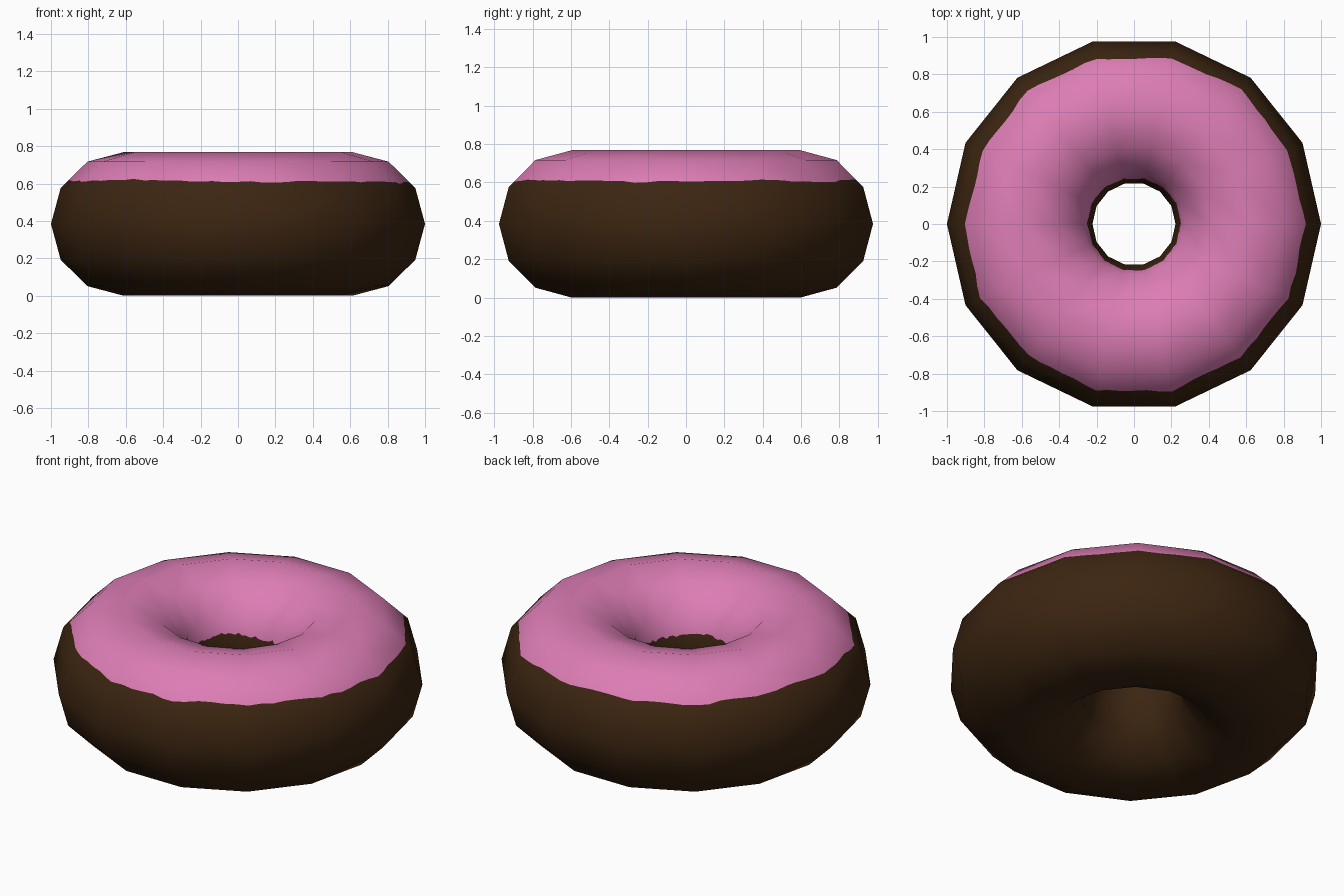
import bpy, bmesh, math, random
from mathutils import Vector

if "Cube" in bpy.data.objects:
    bpy.data.objects.remove(bpy.data.objects["Cube"])

random.seed(4)
SIDES, RING = 14, 12              # low-poly torus resolution
R, RX, RZ = 0.611, 0.389, 0.384   # ring radius, tube half width, tube half height
CUTS = 6                          # wavy icing edge points per side


def material(name, col):
    m = bpy.data.materials.new(name)
    m.diffuse_color = (*col, 1)
    m.use_nodes = True
    m.node_tree.nodes["Principled BSDF"].inputs["Base Color"].default_value = m.diffuse_color
    return m


def point(i, j):
    t, a = 2 * math.pi * i / SIDES, 2 * math.pi * j / RING
    r = R + RX * math.cos(a)
    return Vector((r * math.cos(t), r * math.sin(t), RZ + RZ * math.sin(a)))


bm = bmesh.new()
grid = [[bm.verts.new(point(i, j)) for j in range(RING)] for i in range(SIDES)]


# Wavy icing edge: height fraction inside a band of faces
def outer_edge(t):
    return 0.26 - 0.04 * math.cos(t) + 0.03 * math.sin(5 * t) + random.uniform(-0.035, 0.035)


def inner_edge(t):
    return 0.55 + 0.04 * math.sin(3 * t) + random.uniform(-0.04, 0.04)


def border(lo, hi, wave):
    pts = []
    for k in range(SIDES * CUTS):
        i, u = k // CUTS, (k % CUTS) / CUTS
        f = wave(2 * math.pi * k / (SIDES * CUTS))
        a = point(i, lo).lerp(point(i + 1, lo), u)
        b = point(i, hi).lerp(point(i + 1, hi), u)
        pts.append(bm.verts.new(a.lerp(b, f)))
    return pts


# Bands crossed by the icing edge: the first outside, the last above the hole
bands = {0 + 1: border(1, 2, outer_edge), 5: border(6, 5, inner_edge)}


def face(verts, mat):
    f = bm.faces.new(verts)
    f.material_index = mat
    f.smooth = True


for i in range(SIDES):
    n = (i + 1) % SIDES
    for j in range(RING):
        k = (j + 1) % RING
        a, b, c, d = grid[i][j], grid[n][j], grid[n][k], grid[i][k]
        if j in bands:
            edge = [bands[j][(i * CUTS + s) % (SIDES * CUTS)] for s in range(CUTS + 1)]
            below, above = (0, 1) if j == 1 else (1, 0)
            face([a, b] + edge[::-1], below)
            face(edge + [c, d], above)
        else:
            face([a, b, c, d], 1 if 2 <= j <= 4 else 0)

bmesh.ops.recalc_face_normals(bm, faces=bm.faces)
mesh = bpy.data.meshes.new("iced_ring")
bm.to_mesh(mesh)
bm.free()
mesh.materials.append(material("dark_dough", (0.045, 0.0185, 0.0055)))
mesh.materials.append(material("pink_icing", (0.72, 0.205, 0.46)))

# Round normals so the low-poly ring shades smoothly across the icing edge
normals = []
for v in mesh.vertices:
    core = Vector((v.co.x, v.co.y, 0)).normalized() * R + Vector((0, 0, RZ))
    normals.append((v.co - core).normalized())
mesh.normals_split_custom_set_from_vertices(normals)

obj = bpy.data.objects.new("iced_ring", mesh)
bpy.context.collection.objects.link(obj)
